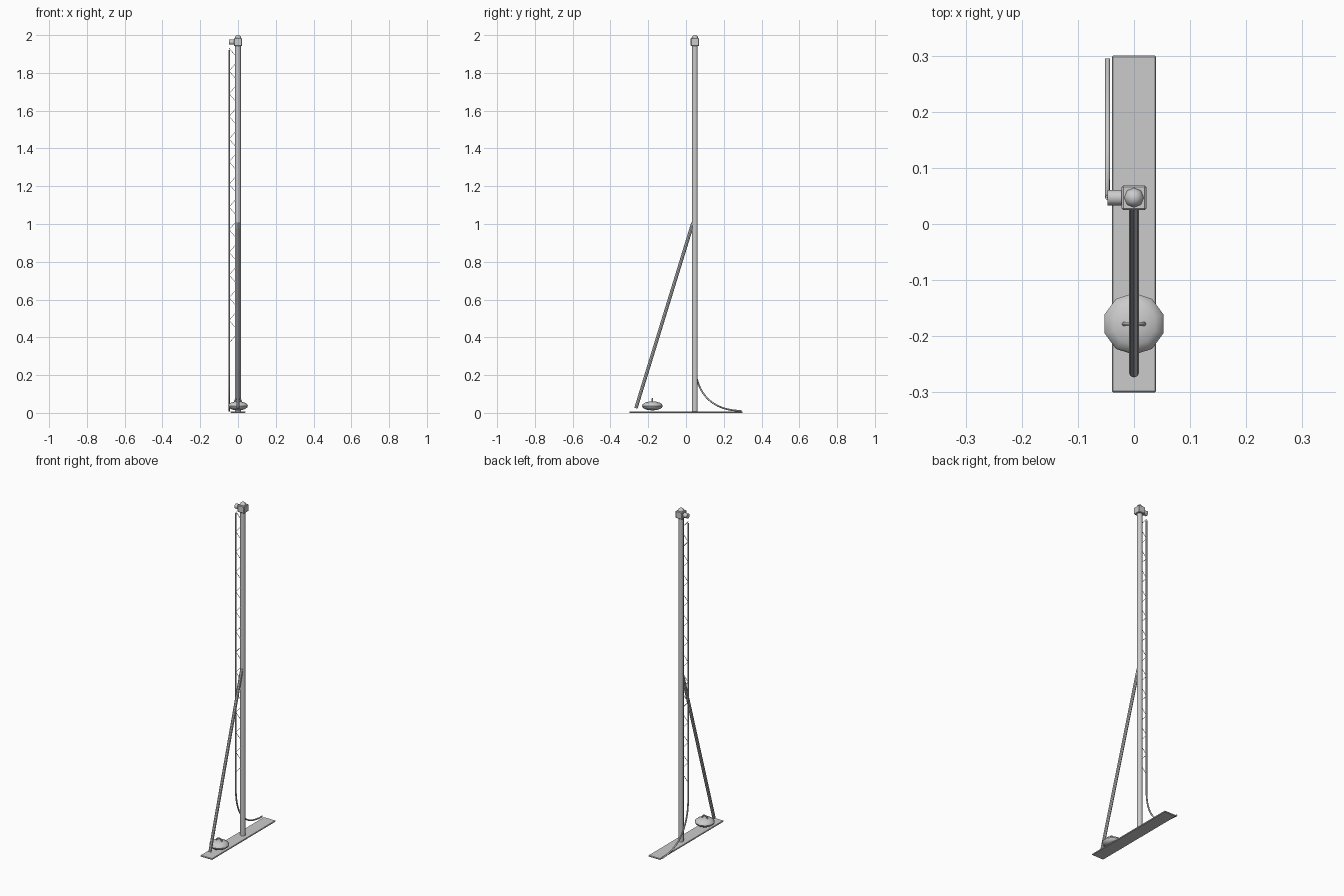
import bpy, math
from mathutils import Vector

if "Cube" in bpy.data.objects:
    bpy.data.objects.remove(bpy.data.objects["Cube"])

POST_Y = 0.047
LINE_X = -0.047


def smooth(ob):
    bpy.ops.object.select_all(action='DESELECT')
    ob.select_set(True)
    bpy.context.view_layer.objects.active = ob
    bpy.ops.object.shade_smooth_by_angle(angle=math.radians(40))


def box(name, loc, size, bevel=0.0):
    bpy.ops.mesh.primitive_cube_add(size=1, location=loc)
    ob = bpy.context.object
    ob.name = name
    ob.scale = size
    bpy.ops.object.transform_apply(location=False, rotation=False, scale=True)
    if bevel:
        m = ob.modifiers.new("bevel", 'BEVEL')
        m.width, m.segments = bevel, 1
    return ob


def rod(name, a, b, r, sides):
    a, b = Vector(a), Vector(b)
    d = b - a
    bpy.ops.mesh.primitive_cylinder_add(vertices=sides, radius=r, depth=d.length,
                                        location=(a + b) / 2)
    ob = bpy.context.object
    ob.name = name
    ob.rotation_euler = d.to_track_quat('Z', 'Y').to_euler()
    smooth(ob)
    return ob


def ball(name, loc, scale, seg, rings):
    bpy.ops.mesh.primitive_uv_sphere_add(segments=seg, ring_count=rings, radius=1, location=loc)
    ob = bpy.context.object
    ob.name = name
    ob.scale = scale
    bpy.ops.object.transform_apply(location=False, rotation=False, scale=True)
    smooth(ob)
    return ob


def tube(name, points, r, res):
    cu = bpy.data.curves.new(name, 'CURVE')
    cu.dimensions = '3D'
    cu.bevel_depth, cu.bevel_resolution, cu.use_fill_caps = r, res, True
    sp = cu.splines.new('POLY')
    sp.points.add(len(points) - 1)
    for p, co in zip(sp.points, points):
        p.co = (*co, 1)
    ob = bpy.data.objects.new(name, cu)
    bpy.context.collection.objects.link(ob)
    return ob


# Base plate, upright post and diagonal brace
box("base_plate", (0, 0, 0.004), (0.078, 0.6, 0.008), 0.002)
rod("post", (0, POST_Y, 0.004), (0, POST_Y, 1.95), 0.015, 16)
rod("brace", (0, -0.265, 0.025), (0, POST_Y - 0.011, 1.005), 0.009, 8)

# Top block with domed cap and side spindle
box("top_block", (0, POST_Y, 1.963), (0.044, 0.044, 0.042), 0.003)
ball("top_dome", (0, POST_Y, 1.982), (0.018, 0.018, 0.018), 8, 6)
rod("side_spindle", (-0.047, POST_Y, 1.963), (-0.02, POST_Y, 1.963), 0.014, 12)

# Ballast weight with ring handle
ball("weight", (0, -0.178, 0.037), (0.055, 0.055, 0.024), 10, 8)
bpy.ops.mesh.primitive_torus_add(location=(0, -0.178, 0.057), rotation=(math.pi / 2, 0, 0),
                                 major_radius=0.018, minor_radius=0.004,
                                 major_segments=16, minor_segments=6)
bpy.context.object.name = "weight_handle"
smooth(bpy.context.object)

# Hanging line that sweeps out at the foot
pts = [(LINE_X, POST_Y, 1.92)]
p0, p1, p2, p3 = (POST_Y, 0.25), (0.055, 0.10), (0.14, 0.011), (0.295, 0.011)
for i in range(17):
    t = i / 16
    u = 1 - t
    y, z = (u**3 * a + 3 * u * u * t * b + 3 * u * t * t * c + t**3 * d
            for a, b, c, d in zip(p0, p1, p2, p3))
    pts.append((LINE_X, y, z))
tube("hanging_line", pts, 0.0045, 2)

# Zigzag lacing between line and post
lace = [(LINE_X if i % 2 == 0 else 0.005, POST_Y, 1.93 - 0.06 * i) for i in range(27)]
tube("lacing", lace, 0.0015, 1)
